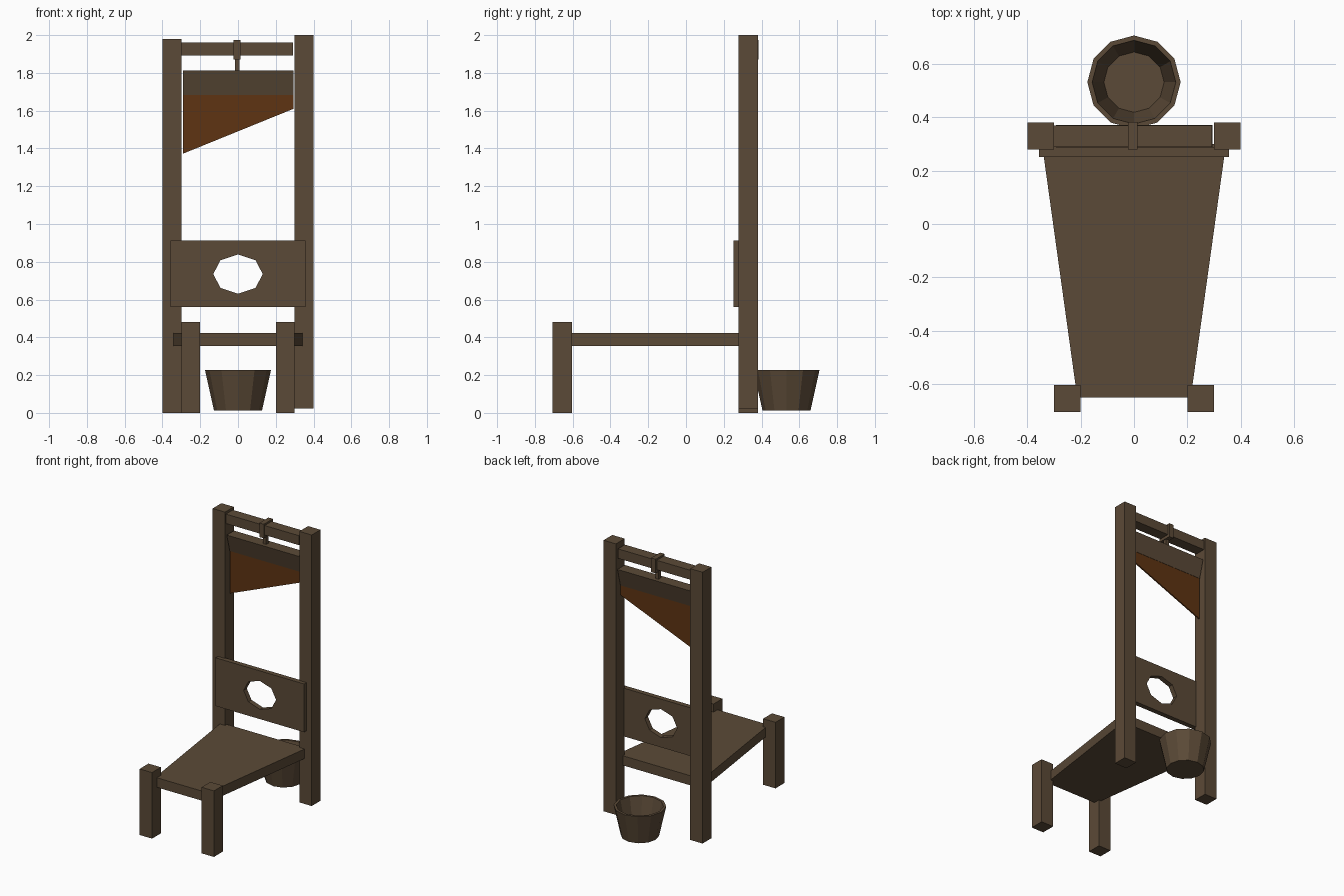
import bpy, bmesh, math

if "Cube" in bpy.data.objects:
    bpy.data.objects.remove(bpy.data.objects["Cube"])


def material(name, rgb):
    m = bpy.data.materials.new(name)
    m.diffuse_color = (*rgb, 1)
    m.use_nodes = True
    m.node_tree.nodes["Principled BSDF"].inputs["Base Color"].default_value = m.diffuse_color
    return m


WOOD = material("dark wood", (0.105, 0.068, 0.038))
RUST = material("rusty metal", (0.112, 0.034, 0.006))


def finish(name, bm, mat):
    bmesh.ops.recalc_face_normals(bm, faces=bm.faces)
    me = bpy.data.meshes.new(name)
    bm.to_mesh(me)
    bm.free()
    me.materials.append(mat)
    ob = bpy.data.objects.new(name, me)
    bpy.context.collection.objects.link(ob)
    return ob


def prism(name, outline, direction, mat):
    """Extrude a flat 3D outline along a direction."""
    bm = bmesh.new()
    face = bm.faces.new([bm.verts.new(p) for p in outline])
    new = bmesh.ops.extrude_face_region(bm, geom=[face])["geom"]
    bmesh.ops.translate(bm, vec=direction,
                        verts=[v for v in new if isinstance(v, bmesh.types.BMVert)])
    return finish(name, bm, mat)


def box(name, x0, x1, y0, y1, z0, z1, mat=WOOD):
    return prism(name, [(x0, y0, z0), (x1, y0, z0), (x1, y1, z0), (x0, y1, z0)],
                 (0, 0, z1 - z0), mat)


# Uprights (slightly offset in height) and short front legs
box("left_post", -0.40, -0.30, 0.279, 0.38, 0, 1.98)
box("right_post", 0.30, 0.40, 0.279, 0.38, 0.022, 2.0)
for side, x in (("left", -0.30), ("right", 0.20)):
    box(side + "_front_leg", x, x + 0.10, -0.706, -0.604, 0, 0.482)

# Tapered bench
prism("bench", [(-0.213, -0.65, 0.353), (0.213, -0.65, 0.353),
                (0.345, 0.30, 0.353), (-0.345, 0.30, 0.353)], (0, 0, 0.07), WOOD)

# Top beam with hanging clamp and stem
box("top_beam", -0.305, 0.292, 0.289, 0.369, 1.893, 1.962)
box("clamp", -0.023, 0.013, 0.28, 0.383, 1.872, 1.975)
box("clamp_stem", -0.017, 0.007, 0.315, 0.343, 1.80, 1.88)

# Wedge-shaped blade weight
prism("blade_weight", [(-0.292, 0.287, 1.812), (-0.292, 0.371, 1.812),
                       (-0.292, 0.336, 1.682), (-0.292, 0.322, 1.682)],
      (0.586, 0, 0), WOOD)

# Slanted blade
prism("blade", [(-0.292, 0.324, 1.69), (0.294, 0.324, 1.69),
                (0.294, 0.324, 1.61), (-0.292, 0.324, 1.372)], (0, 0.010, 0), RUST)

# Neck board: ring of faces between a rectangle and an octagonal hole
bm = bmesh.new()
cz, y0, y1 = 0.735, 0.252, 0.288
hole = [(0.131 * math.cos(a), cz + 0.104 * math.sin(a))
        for a in (i * math.pi / 4 for i in range(8))]
rim = [(0.357, cz), (0.357, 0.912), (0, 0.912), (-0.357, 0.912),
       (-0.357, cz), (-0.357, 0.56), (0, 0.56), (0.357, 0.56)]
hf, hb, rf, rb = [[bm.verts.new((x, y, z)) for x, z in pts]
                  for pts, y in ((hole, y0), (hole, y1), (rim, y0), (rim, y1))]
for i in range(8):
    j = (i + 1) % 8
    for a, b in ((hf, rf), (rf, rb), (rb, hb), (hb, hf)):
        bm.faces.new((a[i], a[j], b[j], b[i]))
finish("neck_board", bm, WOOD)

# Twelve-sided bucket: outer wall, lip, inner wall and floor
bm = bmesh.new()
rings = []
for r, z in ((0.127, 0.012), (0.175, 0.228), (0.157, 0.228), (0.113, 0.032)):
    rings.append([bm.verts.new((r * math.cos(i * math.pi / 6),
                                0.532 + r * math.sin(i * math.pi / 6), z))
                  for i in range(12)])
for a, b in zip(rings, rings[1:]):
    for i in range(12):
        j = (i + 1) % 12
        bm.faces.new((a[i], a[j], b[j], b[i]))
bm.faces.new(rings[0])
bm.faces.new(rings[-1])
finish("bucket", bm, WOOD)
